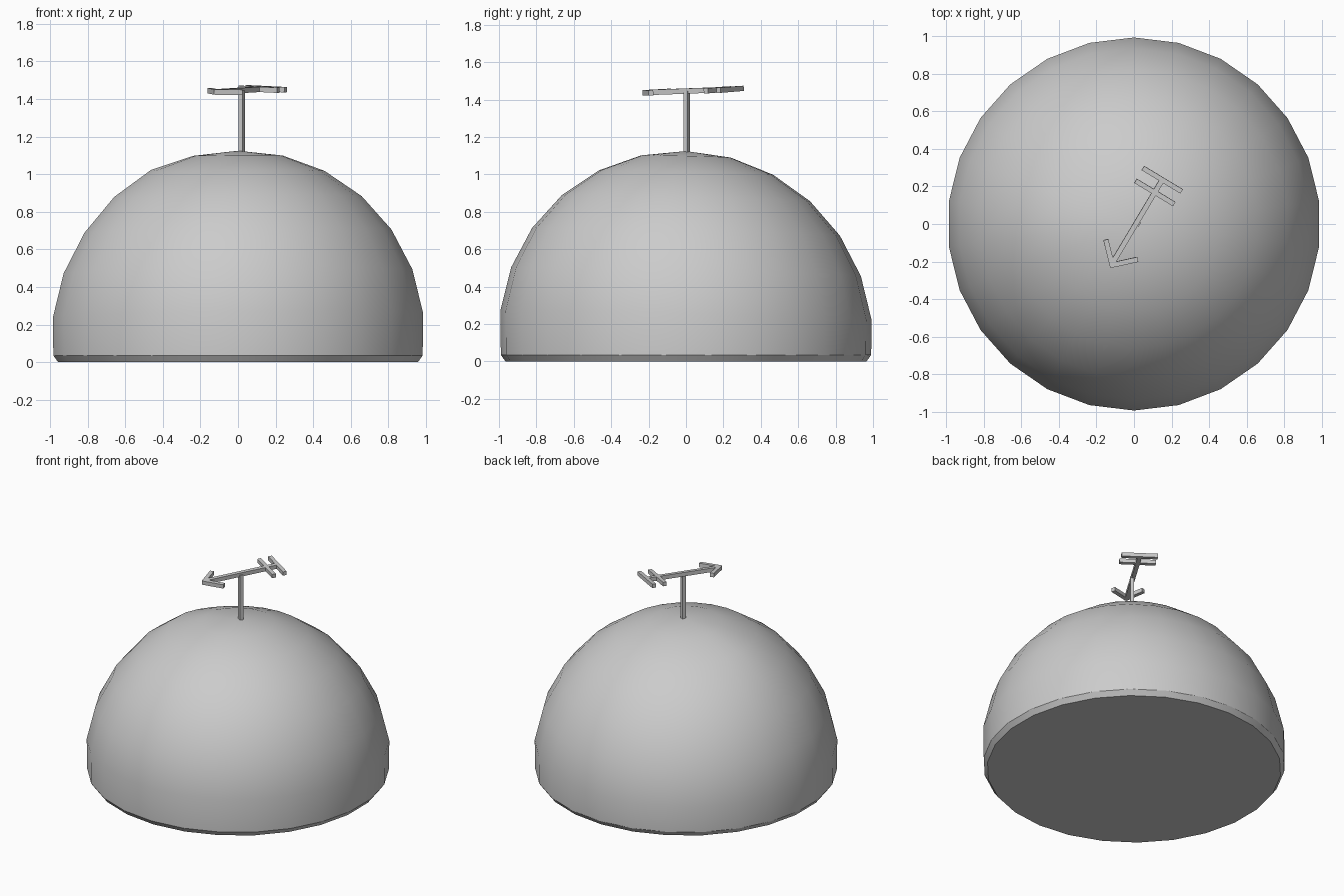
import bpy, bmesh, math
from mathutils import Vector, Matrix

if "Cube" in bpy.data.objects:
    bpy.data.objects.remove(bpy.data.objects["Cube"])

SEG = 26
STEP = 2 * math.pi / SEG


def finish(name, bm):
    bmesh.ops.recalc_face_normals(bm, faces=bm.faces)
    mesh = bpy.data.meshes.new(name)
    bm.to_mesh(mesh)
    bm.free()
    obj = bpy.data.objects.new(name, mesh)
    bpy.context.collection.objects.link(obj)
    return obj


# Dome: slightly uneven hemisphere with a flat, bevelled foot
def lift(x, y):
    bump = 0.02 * math.exp(-((x + 0.52) ** 2 + y ** 2) / 0.05)
    return 0.012 * x - 0.025 * y + bump


bm = bmesh.new()
profile = [(0.965, 0.0, 0), (0.99, 0.035, 0)]
for k in range(7):
    lat = (k + 0.5) * STEP
    profile.append((math.cos(lat), 0.125 + math.sin(lat), 1))
profile = profile[:-1]
rings = []
for r, z, uneven in profile:
    ring = []
    for i in range(SEG):
        x, y = r * math.sin(i * STEP), r * math.cos(i * STEP)
        ring.append(bm.verts.new((x, y, z + uneven * lift(x, y))))
    rings.append(ring)
for low, high in zip(rings, rings[1:]):
    for i in range(SEG):
        j = (i + 1) % SEG
        bm.faces.new((low[i], low[j], high[j], high[i]))
apex = bm.verts.new((0, 0, 1.125))
for i in range(SEG):
    bm.faces.new((rings[-1][i], rings[-1][(i + 1) % SEG], apex))
bm.faces.new(rings[0])
dome = finish("dome", bm)
bpy.context.view_layer.objects.active = dome
dome.select_set(True)
bpy.ops.object.shade_smooth_by_angle(angle=math.radians(30))


# Square bar between two points
def bar(name, a, b, width, up=Vector((0, 0, 1)), depth=0.028):
    a, b = Vector(a), Vector(b)
    d = (b - a).normalized()
    side = d.cross(up).normalized()
    top = side.cross(d)
    rot = Matrix((d, side, top)).transposed().to_4x4()
    size = Matrix.Diagonal(((b - a).length, width, depth, 1))
    bm = bmesh.new()
    bmesh.ops.create_cube(bm, size=1,
                          matrix=Matrix.Translation((a + b) / 2) @ rot @ size)
    return finish(name, bm)


# Vertical pole, turned with the arrow
bar("vane_pole", (0.02, 0.003, 1.10), (0.02, 0.003, 1.445), 0.025,
    Vector((0.51, 0.86, 0)), 0.025)


# Arrow lying on a slightly tilted plane
def on_plane(x, y):
    return (x, y, 1.446 + 0.05 * y - 0.02 * x)


normal = Vector((0.02, -0.05, 1)).normalized()
parts = [
    ("vane_shaft", (-0.11, -0.20), (0.148, 0.232), 0.027),
    ("vane_head_left", (-0.114, -0.228), (-0.15, -0.083), 0.027),
    ("vane_head_right", (-0.125, -0.22), (0.02, -0.188), 0.027),
    ("vane_tail_outer", (0.047, 0.298), (0.253, 0.174), 0.026),
    ("vane_tail_inner", (0.008, 0.23), (0.214, 0.106), 0.026),
]
for name, a, b, width in parts:
    bar(name, on_plane(*a), on_plane(*b), width, normal)
